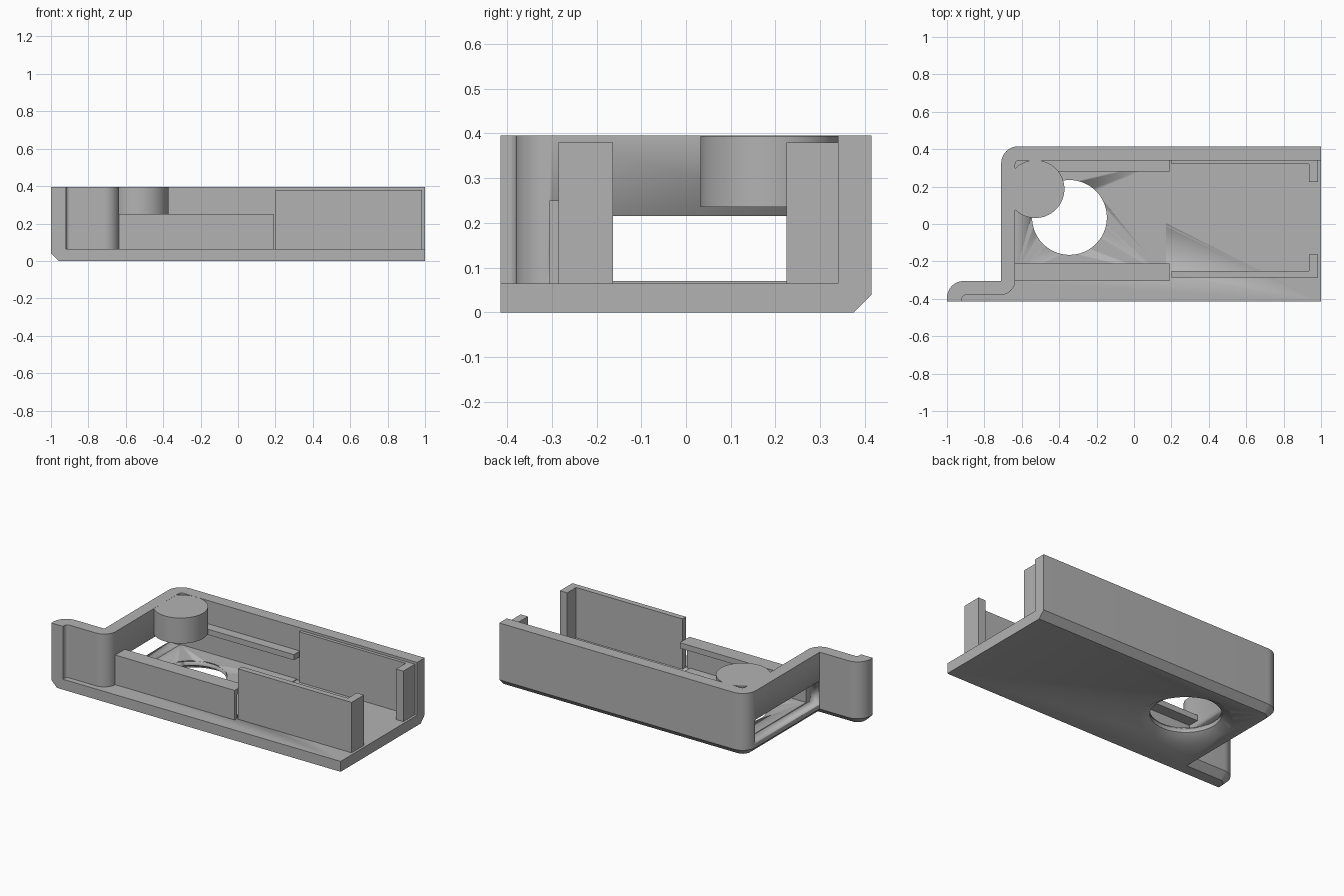
import bpy
import bmesh
from math import cos, sin, tan, pi
from mathutils import Vector

if "Cube" in bpy.data.objects:
    bpy.data.objects.remove(bpy.data.objects["Cube"])

grey = bpy.data.materials.new("plain_grey")
grey.use_nodes = True
COLOUR = (0.45, 0.45, 0.45, 1)
grey.diffuse_color = COLOUR
grey.node_tree.nodes["Principled BSDF"].inputs["Base Color"].default_value = COLOUR


def rounded(corners, steps=10):
    """Turn (x, y, radius) corners into a 2D outline with round corners."""
    out = []
    for i, (x, y, r) in enumerate(corners):
        p = Vector((x, y))
        if not r:
            out.append(p)
            continue
        a = (Vector(corners[i - 1][:2]) - p).normalized()
        b = (Vector(corners[(i + 1) % len(corners)][:2]) - p).normalized()
        half = a.angle(b) / 2
        centre = p + (a + b).normalized() * r / sin(half)
        start = p + a * r / tan(half) - centre
        end = p + b * r / tan(half) - centre
        sweep = start.angle(end)
        for k in range(steps + 1):
            t = k / steps
            out.append(centre + (start * sin((1 - t) * sweep) + end * sin(t * sweep)) / sin(sweep))
    return out


def loft(name, rings):
    """Skin matching rings of 3D points and cap both ends."""
    bm = bmesh.new()
    loops = [[bm.verts.new(p) for p in ring] for ring in rings]
    n = len(loops[0])
    for low, high in zip(loops, loops[1:]):
        for i in range(n):
            j = (i + 1) % n
            bm.faces.new((low[i], low[j], high[j], high[i]))
    bm.faces.new(loops[0])
    bm.faces.new(loops[-1])
    bmesh.ops.recalc_face_normals(bm, faces=bm.faces)
    mesh = bpy.data.meshes.new(name)
    bm.to_mesh(mesh)
    bm.free()
    mesh.materials.append(grey)
    obj = bpy.data.objects.new(name, mesh)
    bpy.context.collection.objects.link(obj)
    bpy.ops.object.select_all(action="DESELECT")
    obj.select_set(True)
    bpy.context.view_layer.objects.active = obj
    bpy.ops.object.shade_smooth_by_angle(angle=pi / 6)
    return obj


def prism(name, outline, z0, z1):
    return loft(name, [[(x, y, z) for x, y in outline] for z in (z0, z1)])


def rail(name, section, x0, x1):
    return loft(name, [[(x, y, z) for y, z in section] for x in (x0, x1)])


def box(name, x0, x1, y0, y1, z0, z1):
    return prism(name, [(x0, y0), (x1, y0), (x1, y1), (x0, y1)], z0, z1)


def circle(cx, cy, r, n=64):
    return [(cx + r * cos(2 * pi * i / n), cy + r * sin(2 * pi * i / n)) for i in range(n)]


def cut(obj, cutter):
    mod = obj.modifiers.new("cut", "BOOLEAN")
    mod.operation = "DIFFERENCE"
    mod.solver = "EXACT"
    mod.object = cutter
    cutter.hide_render = True
    cutter.hide_set(True)


FRONT, BACK, FLOOR, TOP = -0.415, 0.415, 0.065, 0.395


# Base plate, with the bottom edge chamfered along the back and left sides
def base_ring(d, z):
    r = 0.09 - d
    corners = [(1, BACK - d, 0), (-0.71 + d, BACK - d, r), (-0.71 + d, -0.305 - d, 0),
               (-1 + d, -0.305 - d, r), (-1 + d, FRONT, 0), (1, FRONT, 0)]
    return [(x, y, z) for x, y in rounded(corners)]


base = loft("base_plate", [base_ring(0.04, 0), base_ring(0, 0.04), base_ring(0, FLOOR)])
pad = box("floor_pad", -0.635, 0.17, -0.285, 0.34, FLOOR, 0.07)

# Countersunk round opening in the floor
hole = loft("hole_cutter", [[(x, y, z) for x, y in circle(-0.345, 0.035, r)]
                            for r, z in ((0.275, -0.01), (0.2, 0.04), (0.2, 0.12))])
cut(base, hole)
cut(pad, hole)

# Continuous wall: back, left side and stepped front arm
wall = prism("outer_wall", rounded([
    (1, BACK, 0), (-0.71, BACK, 0.09), (-0.71, -0.305, 0), (-1, -0.305, 0.09), (-1, FRONT, 0),
    (-0.92, FRONT, 0), (-0.92, -0.38, 0.02), (-0.635, -0.38, 0.08), (-0.635, 0.34, 0.02),
    (1, 0.34, 0)]), FLOOR, TOP)
slot = box("slot_cutter", -0.8, -0.6, -0.3, 0.33, 0.07, 0.215)
cut(wall, slot)

# Round boss hanging in the back left corner
prism("corner_boss", circle(-0.527, 0.187, 0.155), 0.235, TOP - 0.0005)

# Low front rail with an inward lip, and the matching ledge on the back wall
rail("front_rail", [(-0.305, FLOOR), (-0.28, FLOOR), (-0.28, 0.215), (-0.21, 0.215),
                    (-0.21, 0.25), (-0.305, 0.25)], -0.635, 0.19)
box("back_ledge", -0.635, 0.19, 0.28, 0.34, 0.215, 0.25)

# Tall side panels with end tabs turned inward
for name, outer, inner, tab in (("front_panel", -0.285, -0.25, -0.163),
                                ("back_panel", 0.34, 0.32, 0.225)):
    prism(name, [(0.2, outer), (0.985, outer), (0.985, tab), (0.935, tab),
                 (0.935, inner), (0.2, inner)], FLOOR, 0.38)
